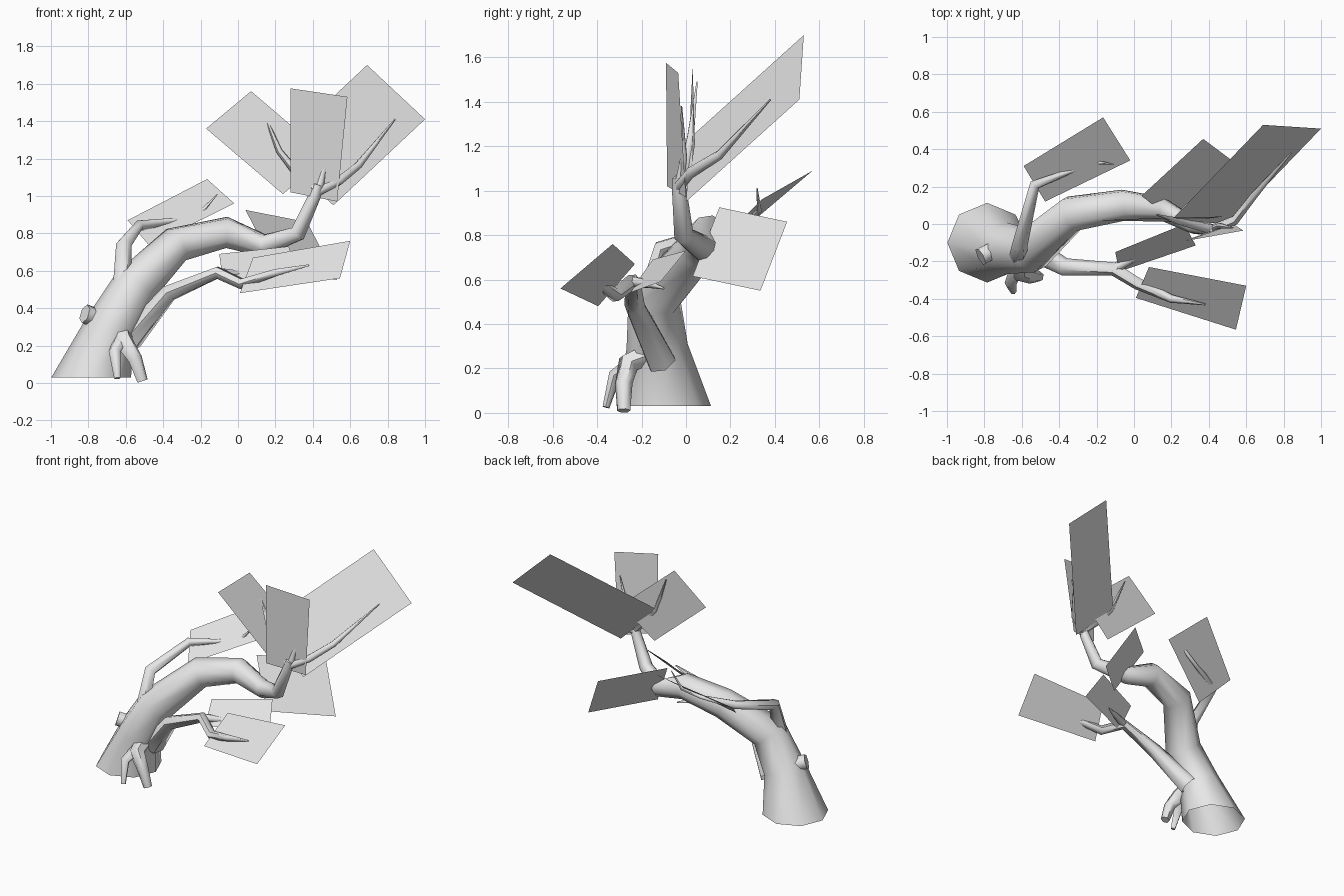
import bpy, bmesh, math
from mathutils import Vector

old = bpy.data.objects.get("Cube")
if old:
    bpy.data.objects.remove(old, do_unlink=True)

grey = bpy.data.materials.new("plain_grey")
grey.use_nodes = True
grey.diffuse_color = (0.8, 0.8, 0.8, 1)
grey.node_tree.nodes["Principled BSDF"].inputs["Base Color"].default_value = (0.8, 0.8, 0.8, 1)


def finish(name, bm, smooth):
    mesh = bpy.data.meshes.new(name)
    bm.to_mesh(mesh)
    bm.free()
    mesh.materials.append(grey)
    for p in mesh.polygons:
        p.use_smooth = smooth
    obj = bpy.data.objects.new(name, mesh)
    bpy.context.collection.objects.link(obj)
    if smooth:
        bpy.ops.object.select_all(action='DESELECT')
        obj.select_set(True)
        bpy.context.view_layer.objects.active = obj
        bpy.ops.object.shade_smooth_by_angle(angle=math.radians(60))
    return obj


def limb(name, points, sides=6, flat_start=False, cap=True):
    """Tapered tube through (x, y, z, radius) points."""
    path = [Vector(p[:3]) for p in points]
    bm = bmesh.new()
    rings, side = [], None
    for i, centre in enumerate(path):
        ahead = (path[min(i + 1, len(path) - 1)] - centre).normalized()
        behind = (centre - path[max(i - 1, 0)]).normalized()
        axis = (ahead + behind).normalized()
        if i == 0 and flat_start:
            axis = Vector((0, 0, 1))
        if side is None:
            side = Vector((1, 0, 0)) if abs(axis.x) < 0.9 else Vector((0, 1, 0))
        side = (side - axis * side.dot(axis)).normalized()
        up = axis.cross(side)
        ring = []
        for k in range(sides):
            a = 2 * math.pi * k / sides
            ring.append(bm.verts.new(centre + (side * math.cos(a) + up * math.sin(a)) * points[i][3]))
        rings.append(ring)
    for low, high in zip(rings, rings[1:]):
        for k in range(sides):
            n = (k + 1) % sides
            bm.faces.new((low[k], low[n], high[n], high[k]))
    if cap:
        bm.faces.new(rings[-1])
    return finish(name, bm, True)


def card(name, *corners):
    """Flat four-cornered leaf plane."""
    bm = bmesh.new()
    bm.faces.new([bm.verts.new(c) for c in corners])
    bm.normal_update()
    if bm.faces[:][0].normal.y > 0:
        bmesh.ops.reverse_faces(bm, faces=bm.faces[:])
    return finish(name, bm, False)


# Leaning trunk, open underneath
limb("trunk", [(-.785, -.10, .03, .213), (-.68, -.13, .30, .138), (-.55, -.14, .52, .122),
               (-.33, .055, .74, .10), (-.06, .10, .805, .086), (.14, .085, .735, .062),
               (.32, -.01, .80, .045), (.41, -.03, 1.0, .033), (.43, -.035, 1.06, .025)],
     sides=8, flat_start=True)

# Sawn stump and forked root
limb("branch_stump", [(-.68, -.10, .32, .05), (-.82, -.175, .37, .052)])
limb("root_main", [(-.63, -.14, .27, .06), (-.61, -.26, .22, .052),
                   (-.55, -.28, .13, .04), (-.51, -.28, .01, .03)])
limb("root_fork", [(-.62, -.22, .24, .04), (-.66, -.32, .17, .032), (-.645, -.36, .025, .017)])

# Side branches
limb("back_branch", [(-.62, -.18, .50, .05), (-.61, -.11, .74, .042), (-.53, .21, .84, .03),
                     (-.32, .29, .87, .014), (-.2, .33, .91, .012), (-.11, .32, 1.01, .003)])
limb("front_branch", [(-.58, -.11, .23, .07), (-.37, -.23, .48, .048), (-.11, -.24, .59, .036),
                      (.02, -.32, .53, .032), (.2, -.40, .59, .022), (.38, -.43, .63, .005)])
limb("front_twig", [(-.11, -.24, .59, .028), (.02, -.17, .58, .02), (.14, -.10, .56, .005)])

# Crown twigs
limb("crown_twig_right", [(.42, -.03, 1.02, .028), (.54, .02, 1.08, .026),
                          (.64, .15, 1.16, .022), (.84, .38, 1.41, .004)])
limb("crown_twig_left", [(.42, -.03, 1.03, .026), (.30, .0, 1.14, .022),
                         (.22, .02, 1.24, .017), (.12, .05, 1.49, .003)])
limb("crown_twig_middle", [(.43, -.03, 1.03, .024), (.46, -.01, 1.15, .017), (.53, -.02, 1.38, .003)])

# Leaf planes
card("leaf_back", (-.59, .31, .87), (-.165, .57, 1.09), (-.02, .34, .96), (-.475, .12, .735))
card("leaf_crown_left", (-.17, .02, 1.36), (.07, .03, 1.56), (.48, .04, 1.21), (.24, .01, 1.01))
card("leaf_crown_middle", (.28, -.09, 1.575), (.585, -.035, 1.53), (.53, .0, .97), (.28, -.085, 1.02))
card("leaf_crown_right", (.69, .53, 1.70), (1.0, .51, 1.41), (.51, .0, .95), (.2, .02, 1.24))
card("leaf_behind_trunk", (.04, .15, .925), (.37, .455, .86), (.53, .335, .55), (.2, .03, .615))
card("leaf_front_low", (.01, -.395, .48), (.545, -.565, .56), (.60, -.33, .76), (.08, -.23, .67))
card("leaf_front_inner", (-.1, -.15, .69), (.27, .0, .73), (.33, -.115, .59), (-.08, -.255, .54))
